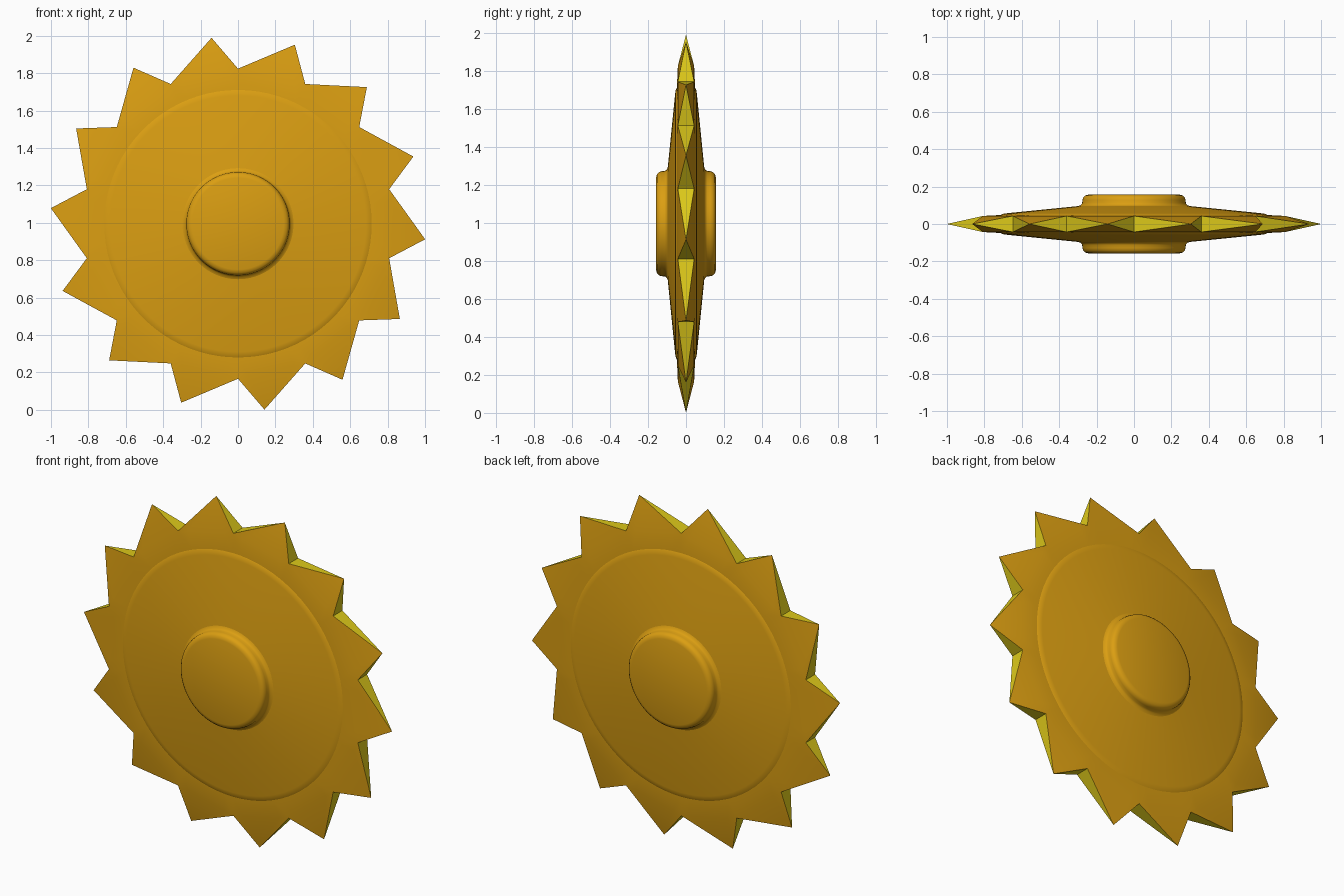
import bpy, bmesh, math
from mathutils import Vector

if "Cube" in bpy.data.objects:
    bpy.data.objects.remove(bpy.data.objects["Cube"])

TEETH, SUB = 14, 6            # teeth, segments per tooth
SEG = TEETH * SUB
STEP = 2 * math.pi / TEETH
ZC = 0.995                    # wheel centre height
R_VALLEY, R_TIP, LEAN = 0.829, 1.004, math.radians(8.1)
Y_VALLEY, R_DISC, Y_DISC = 0.043, 0.715, 0.048


def material(name, rgb):
    m = bpy.data.materials.new(name)
    m.diffuse_color = (*rgb, 1)
    m.use_nodes = True
    m.node_tree.nodes["Principled BSDF"].inputs["Base Color"].default_value = m.diffuse_color
    return m


gold = material("gold orange", (0.71, 0.345, 0.006))
yellow = material("bright yellow", (0.72, 0.58, 0.010))


def polar(r, a, y):
    return Vector((r * math.cos(a), -y, r * math.sin(a)))


def finish(bm, name, angle):
    """Turn the front half into an object mirrored to the back."""
    me = bpy.data.meshes.new(name)
    bm.to_mesh(me)
    bm.free()
    me.materials.append(gold)
    me.materials.append(yellow)
    ob = bpy.data.objects.new(name, me)
    ob.location.z = ZC
    bpy.context.collection.objects.link(ob)
    bpy.ops.object.select_all(action='DESELECT')
    ob.select_set(True)
    bpy.context.view_layer.objects.active = ob
    bpy.ops.object.shade_smooth_by_angle(angle=math.radians(angle))
    mod = ob.modifiers.new("mirror", 'MIRROR')
    mod.use_axis = (False, True, False)
    return ob


def lathe(name, profile, capped, angle):
    """Profile of (radius, depth) from the inside out, spun about Y."""
    bm = bmesh.new()
    rings = [[bm.verts.new(polar(r, math.pi / 2 + i * STEP / SUB, y))
              for i in range(SEG)] for r, y in profile]
    if capped:
        bm.faces.new(rings[0])
    for a, b in zip(rings, rings[1:]):
        for i in range(SEG):
            j = (i + 1) % SEG
            bm.faces.new((a[i], b[i], b[j], a[j]))
    return finish(bm, name, angle)


# Hub: raised round boss with a rounded rim and a small flare at its foot
lathe("hub", [(0.245, 0.157), (0.262, 0.152), (0.272, 0.142), (0.276, 0.128),
              (0.277, 0.112), (0.283, 0.102), (0.297, 0.096)], True, 40)

# Disc: shallow cone with a softened outer edge
lathe("disc", [(0.297, 0.096), (0.685, 0.057), (0.702, 0.054),
               (R_DISC, Y_DISC)], False, 40)

# Teeth: leaning points that taper to a centre-line tip, with yellow cut edges
bm = bmesh.new()
for t in range(TEETH):
    a = math.pi / 2 + t * STEP
    va, vb = polar(R_VALLEY, a, Y_VALLEY), polar(R_VALLEY, a + STEP, Y_VALLEY)
    tip = bm.verts.new(polar(R_TIP, a + LEAN, 0))
    base = [bm.verts.new(va.lerp(vb, k / SUB)) for k in range(SUB + 1)]
    inner = [bm.verts.new(polar(R_DISC, a + k * STEP / SUB, Y_DISC))
             for k in range(SUB + 1)]
    for k in range(SUB):
        bm.faces.new((inner[k], base[k], base[k + 1], inner[k + 1]))
        bm.faces.new((base[k], tip, base[k + 1]))
    mid_a = bm.verts.new(polar(R_VALLEY, a, 0))
    mid_b = bm.verts.new(polar(R_VALLEY, a + STEP, 0))
    for f in (bm.faces.new((base[0], mid_a, tip)),
              bm.faces.new((base[-1], tip, mid_b))):
        f.material_index = 1
bmesh.ops.remove_doubles(bm, verts=bm.verts, dist=1e-5)
finish(bm, "teeth", 20)
